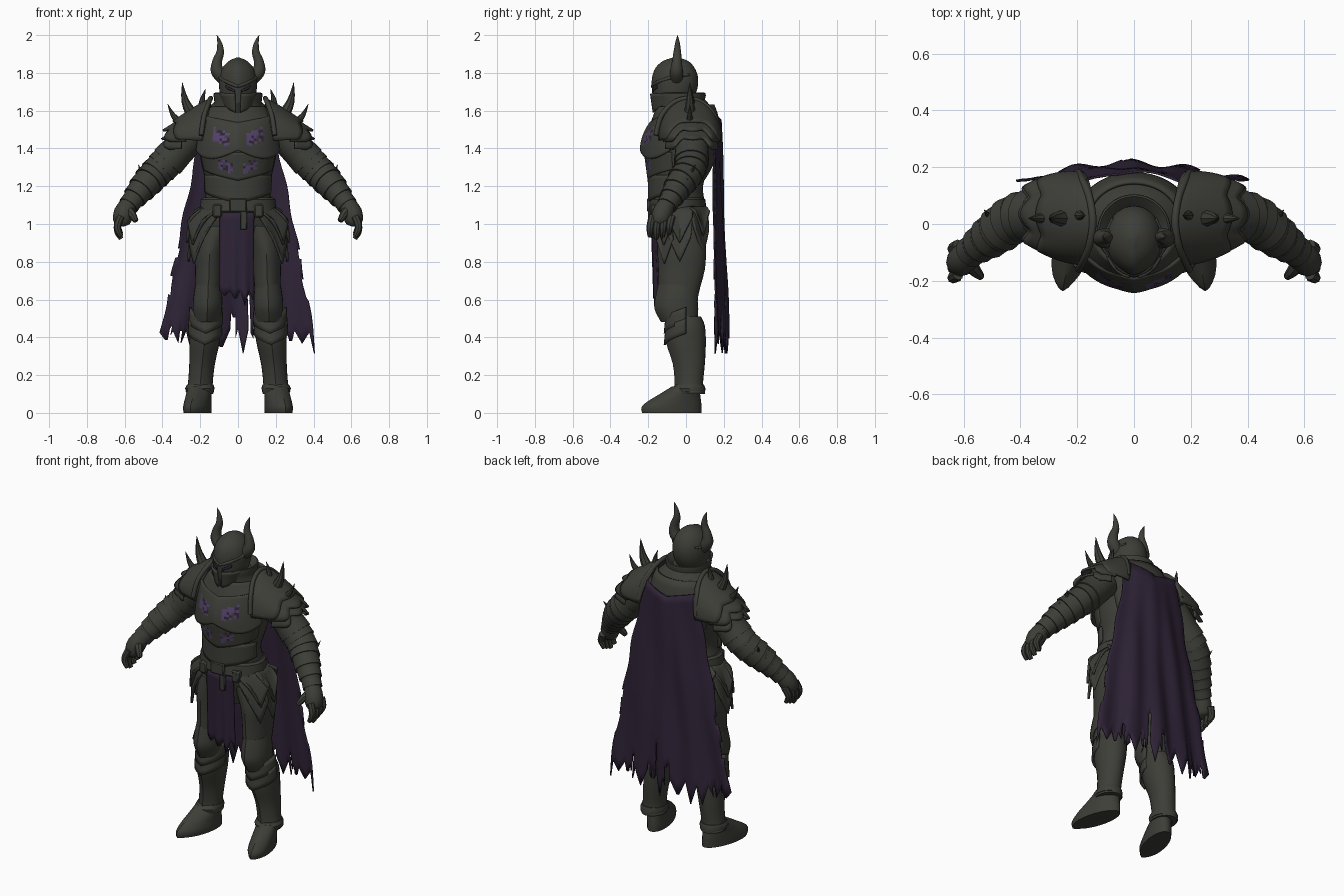
import bpy, bmesh, math, random
from mathutils import Vector, Matrix

random.seed(4)
cube = bpy.data.objects.get("Cube")
if cube:
    bpy.data.objects.remove(cube)


def material(name, *rgb):
    m = bpy.data.materials.new(name)
    m.use_nodes = True
    m.diffuse_color = (*rgb, 1)
    m.node_tree.nodes["Principled BSDF"].inputs["Base Color"].default_value = (*rgb, 1)
    return m


STEEL = material("dark_steel", .047, .048, .039)
CLOTH = material("purple_cloth", .028, .017, .038)
VIOLET = material("violet_shard", .09, .055, .15)


def finish(name, bm, mats, thick=0, mirror=False):
    bmesh.ops.recalc_face_normals(bm, faces=bm.faces)
    mesh = bpy.data.meshes.new(name)
    bm.to_mesh(mesh)
    bm.free()
    mesh.shade_smooth()
    mesh.set_sharp_from_angle(angle=math.radians(38))
    for m in mats:
        mesh.materials.append(m)
    ob = bpy.data.objects.new(name, mesh)
    bpy.context.collection.objects.link(ob)
    if thick:
        mod = ob.modifiers.new("thickness", 'SOLIDIFY')
        mod.thickness, mod.offset = thick, 0
    if mirror:
        ob.modifiers.new("mirror", 'MIRROR').use_clip = False
    return ob


def spline(points, steps):
    p = [Vector(q) for q in points]
    out = []
    for i in range(len(p) - 1):
        a, b, c, d = p[max(i - 1, 0)], p[i], p[i + 1], p[min(i + 2, len(p) - 1)]
        for k in range(steps):
            t = k / steps
            out.append(b + (c - a) * (t / 2) + (a * 2 - b * 5 + c * 4 - d) * (t * t / 2)
                       + (b * 3 - a - c * 3 + d) * (t ** 3 / 2))
    return out + [p[-1]]


def skin(name, loops, mat, mirror):
    bm = bmesh.new()
    rows = [[bm.verts.new(p) for p in loop] for loop in loops]
    n = len(rows[0])
    for a, b in zip(rows, rows[1:]):
        for i in range(n):
            bm.faces.new((a[i], a[(i + 1) % n], b[(i + 1) % n], b[i]))
    bm.faces.new(rows[0])
    bm.faces.new(rows[-1])
    return finish(name, bm, [mat], 0, mirror)


# Stacked horizontal ovals: x, y, z, half width, half depth
def loft(name, rings, steps=3, n=32, keel=0, skew=0, mirror=False, mat=STEEL):
    loops = []
    for x, y, z, rx, ry in spline(rings, steps):
        loop = []
        for i in range(n):
            t = math.tau * i / n
            ridge = keel * max(0, 1 - 2 * abs(math.sin(t))) if math.cos(t) > 0 else 0
            dy = -ry * math.cos(t) - ridge
            loop.append((x + rx * math.sin(t) - skew * dy, y + dy, z))
        loops.append(loop)
    return skin(name, loops, mat, mirror)


# Round sweep through points: x, y, z, radius
def tube(name, points, steps=4, n=12, ref=(0, 1, 0), mirror=True, mat=STEEL):
    path = spline(points, steps)
    loops = []
    for i, q in enumerate(path):
        tangent = (path[min(i + 1, len(path) - 1)] - path[max(i - 1, 0)]).to_3d().normalized()
        side = tangent.cross(Vector(ref)).normalized()
        up = side.cross(tangent)
        loops.append([q.to_3d() + (side * math.cos(math.tau * k / n) + up * math.sin(math.tau * k / n))
                      * max(q.w, .001) for k in range(n)])
    return skin(name, loops, mat, mirror)


# Curved plate from f(u, v) with u in -1..1 and v in 0..1
def sheet(name, f, nu=16, nv=6, mats=(STEEL,), thick=.012, mirror=False, paint=None, drop=None):
    bm = bmesh.new()
    g = [[bm.verts.new(f(2 * i / nu - 1, j / nv)) for i in range(nu + 1)] for j in range(nv + 1)]
    for j in range(nv):
        for i in range(nu):
            if drop and drop(i, j):
                continue
            face = bm.faces.new((g[j][i], g[j][i + 1], g[j + 1][i + 1], g[j + 1][i]))
            if paint:
                face.material_index = paint(face.calc_center_median())
    return finish(name, bm, mats, thick, mirror)


def box(name, centre, size, mat=STEEL, mirror=False):
    bm = bmesh.new()
    bmesh.ops.create_cube(bm, size=1, matrix=Matrix.Translation(centre) @ Matrix.Diagonal((*size, 1)))
    bmesh.ops.bevel(bm, geom=bm.edges[:], offset=min(size) / 5, segments=1, affect='EDGES')
    return finish(name, bm, [mat], 0, mirror)


def wrap(a, z, rx, ry, cx=0, cy=-.04):
    return cx + rx * math.sin(a), cy - ry * math.cos(a), z


# Torso, belt and neck guard
loft("torso", [(0, -.02, .86, .15, .09), (0, -.03, 1, .2, .13), (0, -.04, 1.1, .185, .14), (0, -.05, 1.2, .165, .14),
               (0, -.035, 1.3, .19, .155), (0, -.02, 1.42, .21, .175), (0, .01, 1.52, .21, .155),
               (0, .015, 1.6, .17, .13), (0, 0, 1.66, .11, .1)], keel=.008)
loft("belt", [(0, -.045, z, r, r - .05) for z, r in ((1.06, .195), (1.07, .205), (1.13, .197), (1.14, .185))], 1)
loft("neck_guard", [(0, 0, 1.55, .185, .15), (0, -.005, 1.59, .15, .14), (0, -.025, 1.64, .125, .125),
                    (0, -.025, 1.68, .13, .13), (0, -.025, 1.695, .122, .122), (0, -.03, 1.66, .09, .09)], 2, keel=.015)
box("buckle", (0, -.195, 1.1), (.09, .025, .07))
box("belt_strap", (.03, -.19, 1.03), (.035, .02, .12))
box("belt_pouch", (.11, -.17, 1.07), (.05, .04, .07), mirror=True)


# Breastplates with violet shards
def shards(centre_x, centre_z, size):
    def rule(c):
        dx = abs(c.x) - centre_x
        dz = c.z - centre_z - dx * .4
        if abs(dx) > size or abs(dz) > size * .75:
            return 0
        return random.choice((1, 1, 1, 2, 2, 0))
    return rule


def chest(u, v):
    top, low = 1.535 + .05 * abs(u), 1.345 + .045 * (1 - abs(math.sin(math.pi * u)))
    ry = .19 - .05 * (1 - v) ** 2 + .008 * max(0, 1 - 5 * abs(u))
    return wrap(1.35 * u, top + (low - top) * v, .195 + .03 * v, ry)


def lower_plate(top, low, rx, ry, shrink):
    def f(u, v):
        end = low + .06 * abs(u)
        return wrap(1.4 * u, top + (end - top) * v, rx - shrink * v, ry - shrink * v, 0, -.045)
    return f


trio = (STEEL, VIOLET, CLOTH)
sheet("breastplate", chest, 40, 14, trio, paint=shards(.085, 1.46, .045))
sheet("rib_plate", lower_plate(1.38, 1.23, .2, .172, .02), 40, 10, trio, paint=shards(.065, 1.31, .036))
sheet("belly_plate", lower_plate(1.26, 1.11, .178, .152, .002))
sheet("collar_plate", lambda u, v: wrap(1.45 * u, 1.62 - (.12 - .05 * abs(u)) * v, .14 + .065 * v, .13 + .045 * v, 0, -.02))
sheet("back_plate", lambda u, v: wrap(math.pi + 1.3 * u, 1.63 - .42 * v, .16 + .3 * v * (.75 - v),
                                      .13 + .25 * v * (.72 - v), 0, .015), 20, 10)

# Helmet, visor and horns
loft("helmet", [(0, -.085, 1.59, .055, .075), (0, -.065, 1.66, .088, .1), (0, -.055, 1.72, .1, .116),
                (0, -.053, 1.78, .098, .116), (0, -.053, 1.83, .08, .096), (0, -.05, 1.865, .045, .058),
                (0, -.05, 1.882, .004, .004)], keel=.01)
sheet("cheek_plate", lambda u, v: wrap(.85 + .7 * u, 1.69 - .1 * v + .025 * (u + 1) * v, .102 - .025 * v,
                                       .124 - .014 * v, 0, -.062), mirror=True)
sheet("eye_slot", lambda u, v: wrap(.42 + .25 * u, 1.722 + .012 * u - .014 * v, .104, .123, 0, -.056),
      8, 2, (CLOTH,), .006, True)
tube("brow_ridge", [(0, -.178, 1.728, .009), (.055, -.152, 1.75, .009), (.098, -.06, 1.78, .01), (.075, .02, 1.79, .006)])
tube("crest", [(0, -.175, 1.75, .006), (0, -.145, 1.825, .007), (0, -.05, 1.875, .007), (0, .04, 1.815, .005)],
     ref=(1, 0, 0), mirror=False)
tube("horn", [(.075, -.05, 1.77, .036), (.11, -.05, 1.81, .034), (.11, -.048, 1.86, .026), (.094, -.046, 1.91, .02),
              (.098, -.045, 1.96, .012), (.112, -.045, 2, .001)], 5)


# Layered shoulder guards
def shoulder(start, end, lift, flare):
    def f(u, v):
        s = start + (end - start) * v
        a = 1.65 * u
        arc = math.sqrt(max(0, 1 - (.93 * s) ** 2))
        tip = flare * v * v * abs(math.cos(2.7 * a))
        slope = 1 - .72 * s ** 1.2
        x = .14 + .21 * s + tip + .045 * (1 - math.cos(a)) * (1 - s) + .02 * math.cos(a) * s
        return x, .02 + .015 * s + (.06 + .1 * arc) * math.sin(a), 1.445 + lift + .205 * slope * math.cos(a) - tip * .4
    return f


sheet("shoulder_guard", shoulder(0, .8, .012, .02), 24, 8, mirror=True)
sheet("shoulder_middle_plate", shoulder(.55, .97, 0, .035), 24, 6, mirror=True)
sheet("shoulder_lower_plate", shoulder(.7, 1, -.04, .035), 24, 6, mirror=True)
tube("shoulder_rim", [(.145 + .05 * math.sin(a) ** 2, .01 + .17 * math.sin(a), 1.455 + .21 * math.cos(a), .013)
                      for a in (-1.5, -1, -.5, 0, .5, 1, 1.5)], ref=(1, 0, 0))


def spike(name, base, tip, r):
    mid = Vector(base).lerp(Vector(tip), .5) + Vector((r / 3, 0, -r / 3))
    tube(name, [(*base, r), (*mid, r * .62), (*tip, .001)], 3, 8)


spike("shoulder_spike_large", (.245, .02, 1.58), (.295, .02, 1.75), .032)
spike("shoulder_spike_inner", (.19, .03, 1.62), (.172, .03, 1.715), .022)
spike("shoulder_spike_outer", (.3, .02, 1.53), (.372, .02, 1.635), .022)
spike("forearm_spike_long", (.475, 0, 1.24), (.528, .05, 1.315), .02)
spike("forearm_spike_short", (.45, .01, 1.26), (.488, .05, 1.31), .016)
spike("elbow_spike", (.52, -.03, 1.19), (.55, .01, 1.24), .013)

# Arms with overlapping bands
arm = [(.25, .03, 1.47, .09), (.35, .03, 1.355, .088), (.42, .02, 1.285, .08), (.485, -.03, 1.215, .075),
       (.54, -.07, 1.15, .06), (.585, -.105, 1.09, .046)]
tube("arm", arm, n=20)
path = spline(arm, 6)
for i, k in enumerate((5, 8, 11, 14, 18, 22, 26)):
    a, b = path[k].copy(), path[k + 3].copy()
    a.w, b.w = a.w * 1.01, b.w + .008
    tube("arm_band_%d" % (i + 1), [a, b], 1, 20)

# Gauntlets
tube("palm", [(.575, -.1, 1.11, .045), (.603, -.125, 1.06, .054), (.617, -.14, 1.01, .045), (.62, -.14, .99, .02)], 3)
for i in range(4):
    y, drop = -.187 + .034 * i, .012 * abs(i - 1)
    tube("finger_%d" % (i + 1), [(.62, y + .01, 1.04, .021), (.637, y, 1, .02), (.636, y - .004, .955 + drop, .018),
                                 (.618, y - .004, .922 + drop, .012)], 2, 8)
tube("thumb", [(.585, -.13, 1.08, .026), (.56, -.165, 1.05, .022), (.54, -.185, 1.015, .014)], 2, 8)

# Legs, knees and boots
loft("thigh", [(.11, -.02, .99, .1, .12), (.147, -.02, .87, .083, .125), (.153, -.02, .76, .074, .12),
               (.157, -.035, .62, .068, .1), (.16, -.02, .5, .065, .08)], n=24, keel=.006, mirror=True)
loft("knee_guard", [(.158, -.04, .68, .068, .095), (.16, -.045, .61, .077, .105), (.162, -.045, .55, .077, .11),
                    (.165, -.03, .48, .07, .09)], n=24, keel=.012, mirror=True)
loft("greave", [(.165, 0, .51, .07, .08), (.17, 0, .46, .084, .1), (.178, .005, .37, .08, .1), (.19, .02, .26, .068, .08),
                (.2, .02, .15, .066, .07), (.202, .02, .11, .076, .08)], n=24, keel=.01, mirror=True)
for i in range(2):
    sheet("shin_plate_%d" % (i + 1), lambda u, v: wrap(1.6 * u, .5 - .06 * i - .08 * v + .06 * abs(u), .082 + .004 * v,
          .102 + .008 * v, .17 + .004 * i, -.002), 16, 3, mirror=True)
loft("boot", [(.215, -.068, 0, .066, .15), (.215, -.07, .03, .068, .152), (.213, -.055, .06, .066, .135),
              (.207, -.025, .1, .064, .1), (.202, .01, .14, .06, .07)], n=24, skew=.22, keel=.014, mirror=True)
loft("boot_cuff", [(.202, .015, .1, .07, .085), (.202, .015, .13, .078, .088), (.2, .02, .15, .07, .075)], 1, 24, mirror=True)

# Hip plates
for part, mid, half, low, drift in (("front", .85, .42, .79, .25), ("side", 1.6, .5, .8, 0), ("rear", 2.4, .45, .84, 0)):
    for layer in range(2):
        def hip(u, v):
            end = low + .1 * layer + .13 * abs(u)
            flare = 1 + .025 * layer
            return wrap(mid + drift * v + half * u * (1 - .3 * v), 1.09 + (end - 1.09) * v,
                        (.187 + .11 * v - .035 * v * v) * flare, (.142 + .05 * v - .02 * v * v) * flare, 0, -.038)
        sheet("hip_plate_%s_%d" % (part, layer + 1), hip, 12, 6, mirror=True)

# Ragged cape: wide torn teeth along the hem
columns, rows = 60, 24
ragged = []
while len(ragged) <= columns:
    width, depth = random.randint(3, 7), random.uniform(.05, .14)
    ragged += [depth * (1 - abs(2 * k / width - 1)) for k in range(width)]
slits = {random.randrange(columns): random.randint(1, 4) for _ in range(9)}


def cape(u, v):
    tear = ragged[round((u + 1) / 2 * columns)]
    x = u * (.175 + .235 * v) + .006 * math.sin(23 * v) * u ** 4
    y = .183 + .03 * v - (.035 + .035 * v) * u * u + .012 * v * math.sin(13 * u + 2 * v) + .004 * math.sin(5 * u + 9 * v)
    return x, y, 1.535 + .05 * abs(u) * (1 - v) - 1.09 * v - (tear + .02 * u * u) * v ** 6


sheet("cape", cape, columns, rows, (CLOTH,), .008,
      drop=lambda i, j: j >= rows - slits.get(i, 0) or (i in (0, columns - 1) and j in (15, 18, 19)))


# Ragged loincloth
def loincloth(u, v):
    tear = ragged[round((u + 1) * 8)]
    return (-.005 + .09 * u - .004 * v, -.185 + .02 * v + .02 * u * u + .006 * math.sin(9 * u) * v,
            1.06 - .41 * v - tear * .7 * v ** 5)


sheet("loincloth", loincloth, 16, 12, (CLOTH,), .008)
